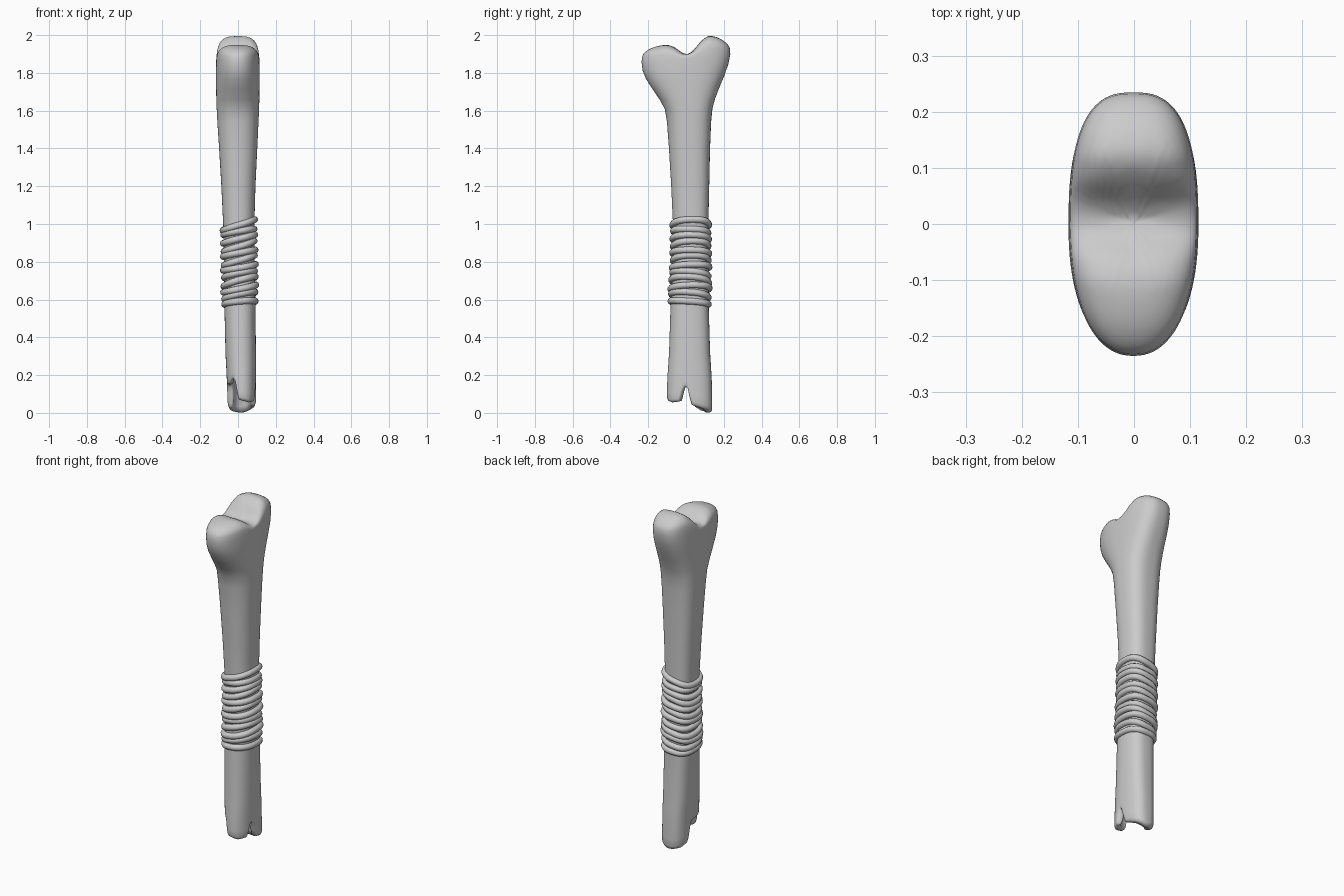
import bpy, bmesh, math, random
from mathutils import Vector

if "Cube" in bpy.data.objects:
    bpy.data.objects.remove(bpy.data.objects["Cube"])

random.seed(4)
N = 96

# Shaft and head outline: z, x min, x max, y min, y max
ROWS = [
    (0.00, -0.055, 0.095, -0.105, 0.140), (0.20, -0.060, 0.095, -0.098, 0.136),
    (0.30, -0.066, 0.095, -0.090, 0.128), (0.55, -0.072, 0.093, -0.083, 0.120),
    (0.80, -0.074, 0.088, -0.068, 0.118), (1.00, -0.078, 0.086, -0.068, 0.118),
    (1.20, -0.088, 0.092, -0.078, 0.123), (1.40, -0.100, 0.102, -0.090, 0.127),
    (1.55, -0.110, 0.109, -0.101, 0.133), (1.61, -0.113, 0.112, -0.110, 0.139),
    (1.66, -0.115, 0.113, -0.138, 0.153), (1.72, -0.116, 0.114, -0.177, 0.178),
    (1.78, -0.117, 0.115, -0.213, 0.206), (1.83, -0.117, 0.115, -0.231, 0.225),
    (1.88, -0.115, 0.113, -0.236, 0.236),
]
# Top ridge line along y, and broken edge height by angle in degrees
TOP = [(-0.24, 1.94), (-0.18, 1.948), (-0.10, 1.952), (-0.06, 1.937), (-0.02, 1.905),
       (0.01, 1.898), (0.04, 1.918), (0.08, 1.972), (0.12, 2.003), (0.17, 2.003), (0.24, 1.985)]
BREAK = [(-180, 0.15), (-150, 0.15), (-125, 0.18), (-112, 0.16), (-102, 0.07), (-60, 0.055),
         (-25, 0.06), (-18, 0.11), (-11, 0.14), (-3, 0.13), (3, 0.04), (30, 0.025),
         (90, 0.0), (140, 0.01), (168, 0.03), (174, 0.13), (180, 0.15)]


def lerp_table(table, t):
    t = min(max(t, table[0][0]), table[-1][0])
    for a, b in zip(table, table[1:]):
        if t <= b[0]:
            f = (t - a[0]) / (b[0] - a[0])
            return [p + (q - p) * f for p, q in zip(a[1:], b[1:])]


def section(z, ang, grow=0.0, scale=1.0):
    x0, x1, y0, y1 = lerp_table(ROWS, z)
    c, s = math.cos(ang), math.sin(ang)
    n = 2.25 if s < 0 else 2.7
    rx, ry = (x1 - x0) / 2 + grow, (y1 - y0) / 2 + grow
    x = math.copysign(abs(c) ** (2 / n), c) * rx * scale
    y = math.copysign(abs(s) ** (2 / n), s) * ry * scale
    return Vector(((x0 + x1) / 2 + x, (y0 + y1) / 2 + y, z))


def add_object(name, bm):
    bmesh.ops.recalc_face_normals(bm, faces=bm.faces)
    for f in bm.faces:
        f.smooth = True
    me = bpy.data.meshes.new(name)
    bm.to_mesh(me)
    bm.free()
    ob = bpy.data.objects.new(name, me)
    bpy.context.collection.objects.link(ob)
    return ob


ANGLES = [-math.pi + 2 * math.pi * i / N for i in range(N)]
rings = []

# Hollow inside and rounded broken rim
for lift, scale in ((None, 0.55), (0.012, 0.60), (0.002, 0.68), (0.0, 0.85), (0.004, 0.95)):
    ring = []
    for a in ANGLES:
        b = lerp_table(BREAK, math.degrees(a))[0]
        p = section(b, a, scale=scale)
        p.z = 0.26 if lift is None else b + lift
        ring.append(p)
    rings.append(ring)

# Outer wall above the broken rim
for f in (0.06, 0.2, 0.4, 0.6, 0.8):
    ring = []
    for a in ANGLES:
        b = lerp_table(BREAK, math.degrees(a))[0]
        ring.append(section(b + f * (0.3 - b), a))
    rings.append(ring)

# Shaft and flaring head
for row in ROWS[2:]:
    tilt = 0.09 * max(0, (row[0] - 1.6) / 0.28)
    ring = [section(row[0], a) for a in ANGLES]
    for p in ring:
        p.z += tilt * p.y
    rings.append(ring)

# Double-knobbed cap
for k in (0.985, 0.96, 0.92, 0.86, 0.78, 0.69, 0.6, 0.5, 0.4, 0.3, 0.2, 0.1, 0.03):
    roll = (1 - k ** 3) ** (1 / 3)
    ring = []
    for a in ANGLES:
        p = section(1.88, a, scale=k)
        rim = 1.88 + 0.09 * p.y
        p.z = rim + (lerp_table(TOP, p.y)[0] - rim) * roll
        ring.append(p)
    rings.append(ring)

bm = bmesh.new()
vr = [[bm.verts.new(p) for p in ring] for ring in rings]
for lo, hi in zip(vr, vr[1:]):
    for i in range(N):
        j = (i + 1) % N
        bm.faces.new((lo[i], lo[j], hi[j], hi[i]))
bm.faces.new(vr[0])
bm.faces.new(vr[-1])
bone = add_object("broken_bone", bm)
smooth = bone.modifiers.new("soften", 'SMOOTH')
smooth.factor = 0.4
smooth.iterations = 2

# Cord wound round the grip as tilted loops
cord = bpy.data.curves.new("cord_wrap", 'CURVE')
cord.dimensions = '3D'
cord.bevel_depth = 0.018
cord.bevel_resolution = 3
COUNT = 12
for i in range(COUNT):
    zc = 0.583 + 0.412 * i / (COUNT - 1)
    tilt = 0.008 if i == 0 else random.uniform(0.012, 0.03)
    roll = random.uniform(-0.012, 0.004)
    grow = random.uniform(-0.004, 0.003)
    sp = cord.splines.new('POLY')
    sp.points.add(47)
    sp.use_cyclic_u = True
    for k, pt in enumerate(sp.points):
        a = 2 * math.pi * k / 48
        p = section(zc, a, grow=grow + 0.002)
        p.z += tilt * math.cos(a) + roll * math.sin(a)
        pt.co = (*p, 1)
    sp.use_smooth = True
ob = bpy.data.objects.new("cord_wrap", cord)
bpy.context.collection.objects.link(ob)
